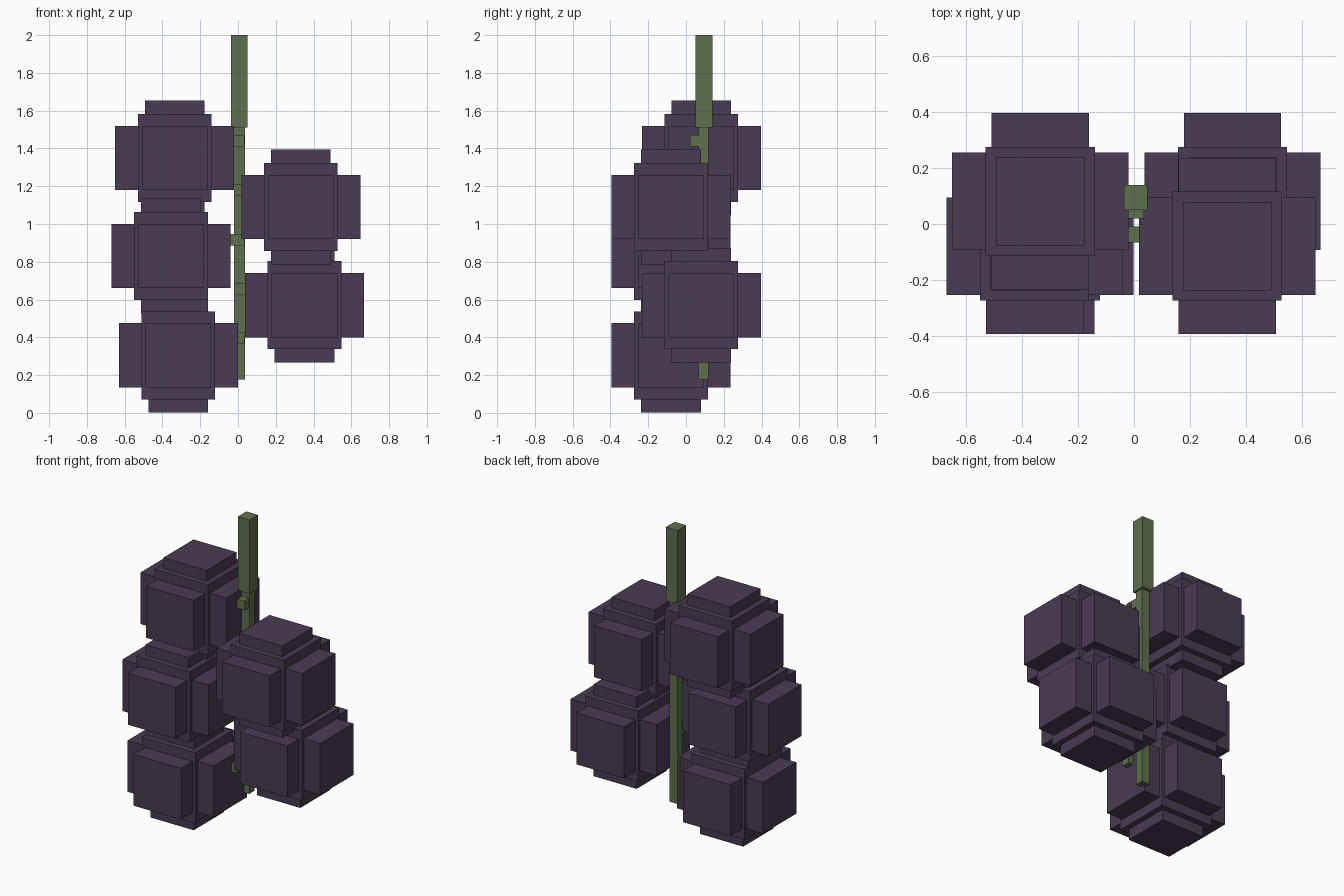
import bpy, bmesh
from mathutils import Matrix, Vector

if "Cube" in bpy.data.objects:
    bpy.data.objects.remove(bpy.data.objects["Cube"])


def material(name, rgb):
    m = bpy.data.materials.new(name)
    m.diffuse_color = (*rgb, 1)
    m.use_nodes = True
    m.node_tree.nodes["Principled BSDF"].inputs["Base Color"].default_value = m.diffuse_color
    return m


berry_purple = material("berry_purple", (0.067, 0.045, 0.087))
stem_green = material("stem_green", (0.114, 0.165, 0.074))


def make_boxes(name, boxes, mat):
    """One object from a list of (min corner, max corner) boxes."""
    bm = bmesh.new()
    for lo, hi in boxes:
        lo, hi = Vector(lo), Vector(hi)
        bmesh.ops.create_cube(bm, size=1, matrix=Matrix.Translation((lo + hi) / 2)
                              @ Matrix.Diagonal((*(hi - lo), 1)))
    me = bpy.data.meshes.new(name)
    bm.to_mesh(me)
    bm.free()
    me.materials.append(mat)
    ob = bpy.data.objects.new(name, me)
    bpy.context.collection.objects.link(ob)
    return ob


# Each berry: a core, side slabs along x and y, and a tall cap block
BERRY_HALVES = [(0.195, 0.195, 0.233), (0.315, 0.174, 0.17),
                (0.174, 0.315, 0.17), (0.158, 0.158, 0.304)]
berries = {
    "berry_top_left": (-0.335, 0.081, 1.35),
    "berry_middle_left": (-0.355, -0.079, 0.83),
    "berry_bottom_left": (-0.316, -0.079, 0.305),
    "berry_top_right": (0.333, -0.079, 1.09),
    "berry_bottom_right": (0.352, 0.081, 0.57),
}
for name, c in berries.items():
    c = Vector(c)
    make_boxes(name, [(c - Vector(h), c + Vector(h)) for h in BERRY_HALVES], berry_purple)

# Thick stalk on top, thin stem hanging below
make_boxes("stalk", [((-0.036, 0.05, 1.51), (0.049, 0.139, 2.0))], stem_green)
make_boxes("stem", [((-0.021, 0.065, 0.178), (0.037, 0.12, 1.51))], stem_green)

# Twigs running sideways into each berry: inner end, outer end, front y, bottom z
twigs = {
    "twig_top_left": (0.035, -0.2, 0.02, 1.41),
    "twig_top_right": (-0.022, 0.2, -0.066, 1.15),
    "twig_middle_left": (0.035, -0.2, -0.066, 0.887),
    "twig_bottom_right": (-0.022, 0.2, 0.02, 0.625),
    "twig_bottom_left": (0.035, -0.2, -0.066, 0.365),
}
for name, (xa, xb, y, z) in twigs.items():
    make_boxes(name, [((min(xa, xb), y, z), (max(xa, xb), y + 0.057, z + 0.06))], stem_green)
